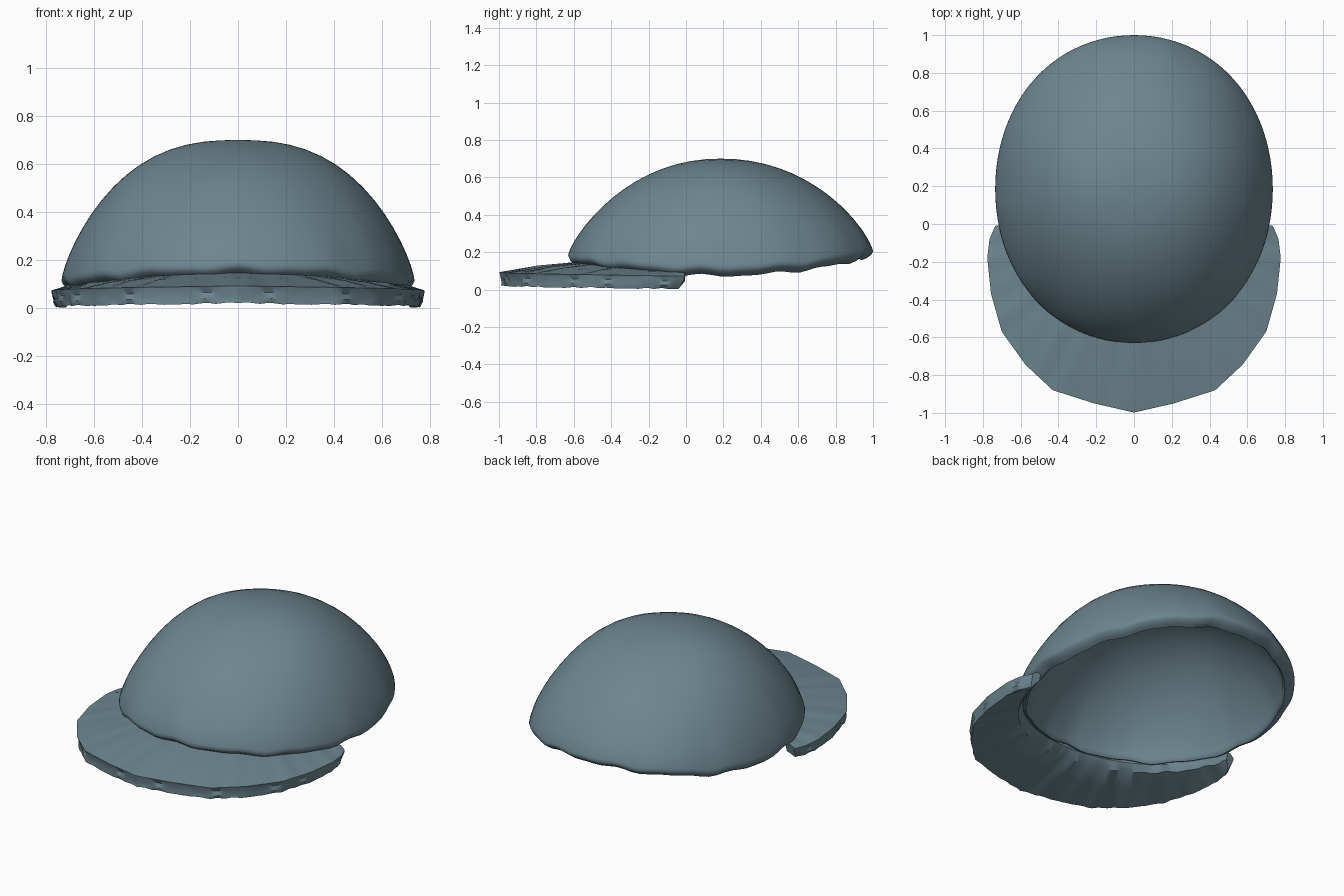
import bpy
import bmesh
from math import sin, cos, pi, radians

if "Cube" in bpy.data.objects:
    bpy.data.objects.remove(bpy.data.objects["Cube"])

RX, RY, CY, TOP = 0.735, 0.815, 0.185, 0.70

slate = bpy.data.materials.new("slate_fabric")
slate.diffuse_color = (0.153, 0.238, 0.278, 1)
slate.use_nodes = True
slate.node_tree.nodes["Principled BSDF"].inputs["Base Color"].default_value = slate.diffuse_color


def finish(name, bm, angle):
    bmesh.ops.recalc_face_normals(bm, faces=bm.faces)
    mesh = bpy.data.meshes.new(name)
    bm.to_mesh(mesh)
    bm.free()
    mesh.materials.append(slate)
    obj = bpy.data.objects.new(name, mesh)
    bpy.context.collection.objects.link(obj)
    bpy.ops.object.select_all(action='DESELECT')
    obj.select_set(True)
    bpy.context.view_layer.objects.active = obj
    bpy.ops.object.shade_smooth_by_angle(angle=radians(angle))


def bridge(bm, a, b, closed=True):
    n = len(a)
    for i in range(n if closed else n - 1):
        j = (i + 1) % n
        bm.faces.new((a[i], a[j], b[j], b[i]))


def rim_z(a):
    # rim height: low at the sides, raised at the front (a = 0) and the back
    c = cos(a)
    return 0.118 + (0.055 if c > 0 else 0.088) * c * c


def ripple(a):
    return 0.006 * cos(13 * a) + 0.004 * cos(22 * a)


def dome_point(a, r, z):
    r *= 1 + 0.012 * sin(2 * a) ** 2
    return (RX * r * sin(a), CY - RY * r * cos(a), z)


# Crown: hollow dome, fuller across the width than front to back, with a rippled lip
bm = bmesh.new()
SEG, ROWS = 96, 16
angles = [2 * pi * i / SEG for i in range(SEG)]


def shell(scale, top, drop):
    rings = []
    for k in range(1, ROWS + 1):
        r = sin(pi / 2 * k / ROWS)
        ring = []
        for a in angles:
            w = sin(a) ** 4
            h = max(0.0, 1 - r ** (2.1 + 0.45 * w)) ** (0.76 + 0.01 * w)
            base = rim_z(a) - drop + ripple(a) * r ** 8
            ring.append(bm.verts.new(dome_point(a, r * scale, base + (top - base) * h)))
        rings.append(ring)
    pole = bm.verts.new((0, CY, top))
    for i in range(SEG):
        bm.faces.new((pole, rings[0][i], rings[0][(i + 1) % SEG]))
    for p, q in zip(rings, rings[1:]):
        bridge(bm, p, q)
    return rings[-1]


outer = shell(1.0, TOP, 0.0)
inner = shell(0.915, TOP - 0.05, 0.034)
lip = [[bm.verts.new(dome_point(a, r, rim_z(a) - d + ripple(a))) for a in angles]
       for r, d in ((0.99, 0.016), (0.96, 0.034), (0.93, 0.044))]
for p, q in zip([outer] + lip, lip + [inner]):
    bridge(bm, p, q)
finish("crown", bm, 60)

# Visor: crescent slab swept around the front of the crown
EDGE = [(0, 0, -0.998), (0.15, 0.21, -0.95), (0.3, 0.43, -0.88), (0.45, 0.575, -0.745),
        (0.58, 0.70, -0.57), (0.73, 0.757, -0.37), (0.87, 0.777, -0.18),
        (0.95, 0.765, -0.08), (1, 0.735, -0.01)]


def edge_at(s):
    for (s0, x0, y0), (s1, x1, y1) in zip(EDGE, EDGE[1:]):
        if s <= s1 + 1e-6:
            t = (s - s0) / (s1 - s0)
            return x0 + (x1 - x0) * t, y0 + (y1 - y0) * t


def mix(p, q, t):
    return p + (q - p) * t


bm = bmesh.new()
N = 60
sections = []
for i in range(-N, N + 1):
    s = abs(i) / N
    side = -1 if i < 0 else 1
    a = s * radians(76)
    ox, oy = edge_at(s)
    ix, iy, _ = dome_point(a, 0.95, 0)
    zi = rim_z(a) - 0.026
    zo = 0.093 - 0.022 * s
    zb = 0.018 * (1 - s)
    # creases pucker the outer edge and fade toward the crown
    wob = 0.006 * sin(53 * s) + 0.005 * sin(31 * s + 1)
    bx, by = ox * (1 - 0.025 * s), oy + 0.01 * (1 - s) - 0.03 * s ** 8
    k = 0.992 + wob * 0.8
    zn = zi - 0.055
    ring = [(ix, iy, zi),
            (mix(ix, ox, 0.5), mix(iy, oy, 0.5), mix(zi, zo, 0.5) + 0.004 + wob * 0.5),
            (ox, oy, zo),
            (ox * k, oy * k, zo - 0.02 + wob * 0.7),
            (ox * (k - wob * 1.5), oy * (k - wob * 1.5) - 0.015 * s ** 8, zb + 0.024),
            (bx, by, zb + abs(wob) * 0.6),
            (mix(ix, bx, 0.5), mix(iy, by, 0.5), mix(zn, zb, 0.5) + 0.004 + wob * 0.4),
            (mix(ix, bx, 0.1), mix(iy, by, 0.1), zn + wob * 0.6),
            (ix, iy, zi - 0.018)]
    sections.append([bm.verts.new((side * x, y, max(0.0, z))) for x, y, z in ring])
for p, q in zip(sections, sections[1:]):
    bridge(bm, p, q)
bm.faces.new(sections[0])
bm.faces.new(sections[-1])
finish("visor", bm, 35)
